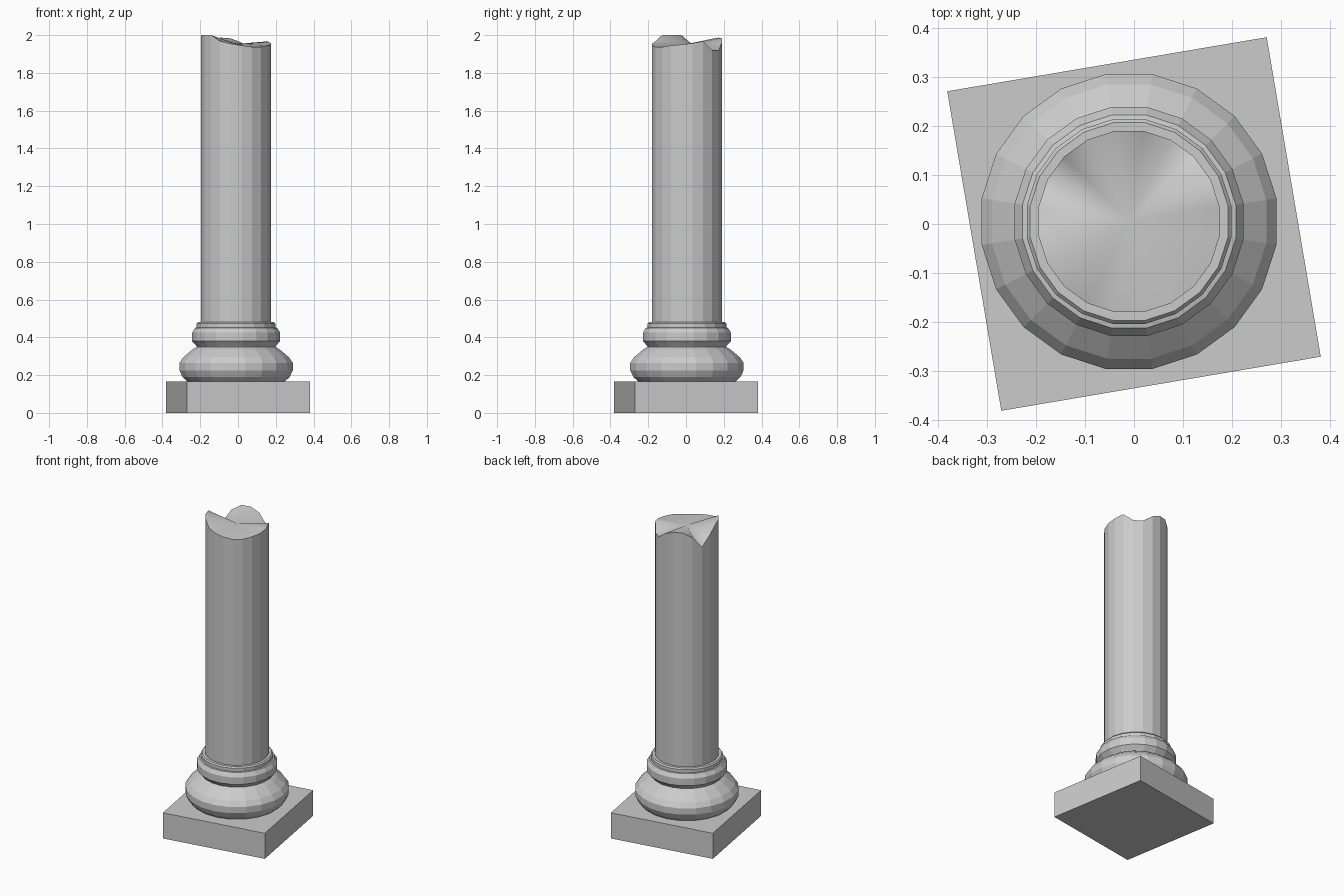
import bpy, bmesh, math

if "Cube" in bpy.data.objects:
    bpy.data.objects.remove(bpy.data.objects["Cube"])

SIDES = 20
CX, CY = -0.01, 0.005          # column axis sits slightly off the plinth centre


def new_object(name, bm):
    bmesh.ops.recalc_face_normals(bm, faces=bm.faces)
    mesh = bpy.data.meshes.new(name)
    bm.to_mesh(mesh)
    bm.free()
    obj = bpy.data.objects.new(name, mesh)
    bpy.context.collection.objects.link(obj)
    return obj


def ring(bm, radius, heights):
    verts = []
    for i in range(SIDES):
        a = math.radians(9 + 18 * i)
        verts.append(bm.verts.new((CX + radius * math.cos(a),
                                   CY + radius * math.sin(a), heights[i])))
    return verts


def bridge(bm, low, high):
    for i in range(SIDES):
        j = (i + 1) % SIDES
        bm.faces.new((low[i], low[j], high[j], high[i]))


def lathe(name, profile):
    bm = bmesh.new()
    rings = [ring(bm, r, [z] * SIDES) for r, z in profile]
    for low, high in zip(rings, rings[1:]):
        bridge(bm, low, high)
    bm.faces.new(rings[0])
    bm.faces.new(rings[-1])
    return new_object(name, bm)


# Square plinth, turned about ten degrees
bm = bmesh.new()
bmesh.ops.create_cube(bm, size=1)
for v in bm.verts:
    v.co = (v.co.x * 0.66, v.co.y * 0.66, (v.co.z + 0.5) * 0.165)
plinth = new_object("plinth", bm)
plinth.rotation_euler.z = math.radians(9.6)

# Moulded base: large lower ring, neck, small upper ring, fillets
lathe("moulded_base", [
    (0.262, 0.167), (0.287, 0.19), (0.304, 0.225), (0.304, 0.265),
    (0.283, 0.295), (0.235, 0.335), (0.210, 0.350), (0.215, 0.357),
    (0.236, 0.38), (0.236, 0.425), (0.220, 0.45), (0.211, 0.452),
    (0.211, 0.472), (0.204, 0.48), (0.187, 0.48)])

# Shaft with a jagged broken rim falling to a central point
rim = [1.957, 1.967, 1.92, 1.917, 1.96, 1.983, 1.987, 1.957, 1.887, 1.95,
       2.0, 2.0, 2.0, 1.968, 1.955, 1.945, 1.937, 1.937, 1.945, 1.95]
bm = bmesh.new()
bottom = ring(bm, 0.187, [0.47] * SIDES)
top = ring(bm, 0.187, rim)
bridge(bm, bottom, top)
bm.faces.new(bottom)
centre = bm.verts.new((CX, CY, 1.953))
for i in range(SIDES):
    face = bm.faces.new((top[i], top[(i + 1) % SIDES], centre))
    face.smooth = True
for v in top:
    for e in v.link_edges:
        if centre not in e.verts:
            e.smooth = False
new_object("broken_shaft", bm)
